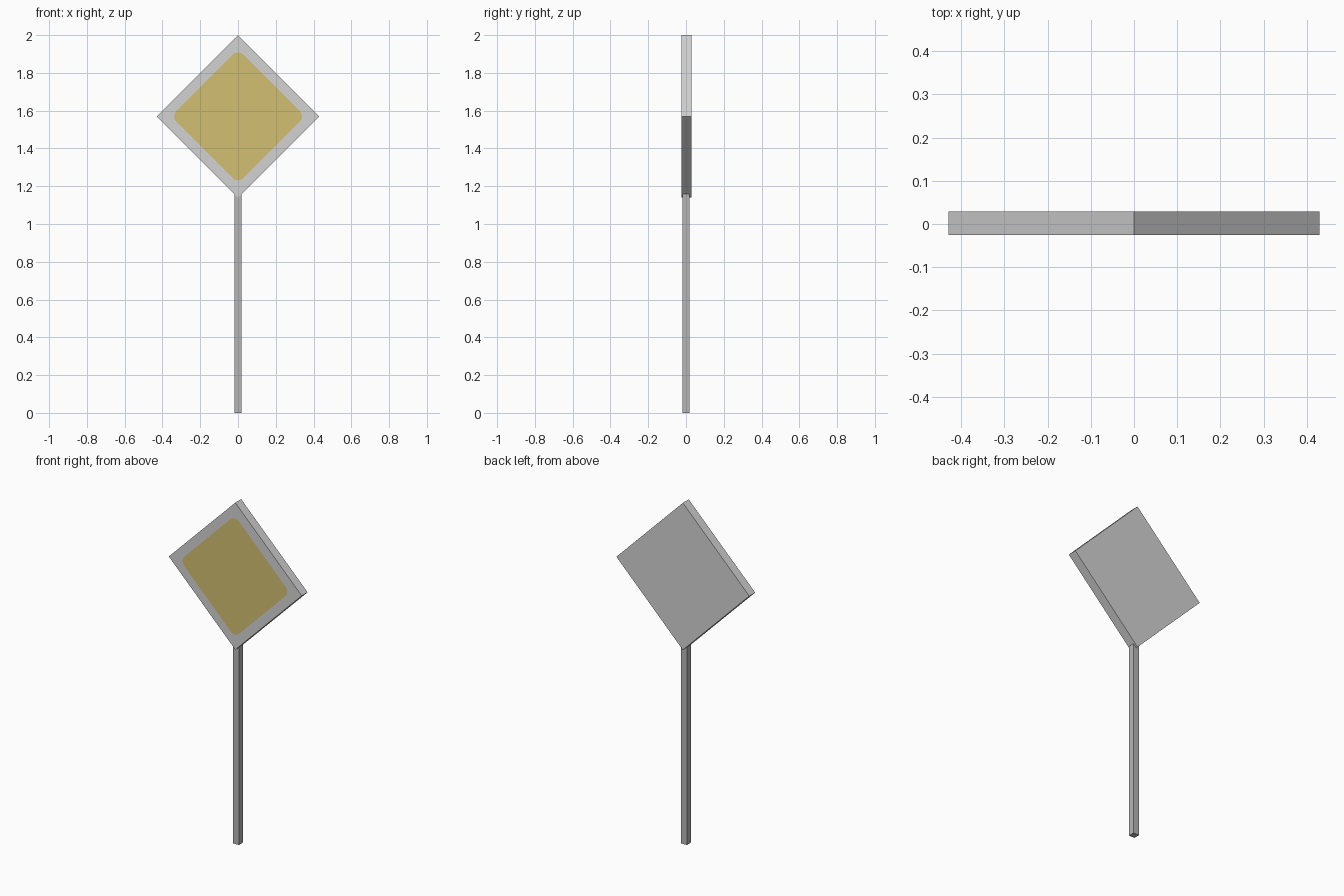
import bpy, bmesh, math
from mathutils import Vector

if "Cube" in bpy.data.objects:
    bpy.data.objects.remove(bpy.data.objects["Cube"])


def material(name, rgb):
    m = bpy.data.materials.new(name)
    m.diffuse_color = (*rgb, 1.0)
    m.use_nodes = True
    m.node_tree.nodes["Principled BSDF"].inputs["Base Color"].default_value = m.diffuse_color
    return m


def finish(name, bm, mat):
    mesh = bpy.data.meshes.new(name)
    bm.to_mesh(mesh)
    bm.free()
    mesh.materials.append(mat)
    obj = bpy.data.objects.new(name, mesh)
    bpy.context.collection.objects.link(obj)
    return obj


def prism(name, outline, y_front, y_back, mat):
    """Extrude an x-z outline (counterclockwise seen from the front) along y."""
    bm = bmesh.new()
    face = bm.faces.new([bm.verts.new((x, y_front, z)) for x, z in outline])
    if y_back is not None:
        back = bmesh.ops.extrude_face_region(bm, geom=[face], use_keep_orig=True)["geom"]
        verts = [g for g in back if isinstance(g, bmesh.types.BMVert)]
        bmesh.ops.translate(bm, verts=verts, vec=Vector((0, y_back - y_front, 0)))
        bmesh.ops.recalc_face_normals(bm, faces=bm.faces)
    return finish(name, bm, mat)


def diamond(half, radius=0.0, steps=6):
    """Square standing on its corner, optionally with rounded corners."""
    pts = []
    for corner in range(4):
        a = corner * math.pi / 2
        if radius == 0:
            pts.append((half * math.cos(a), CENTRE_Z + half * math.sin(a)))
            continue
        d = half - radius * math.sqrt(2)
        for i in range(steps + 1):
            t = a - math.pi / 4 + math.pi / 2 * i / steps
            pts.append((d * math.cos(a) + radius * math.cos(t),
                        CENTRE_Z + d * math.sin(a) + radius * math.sin(t)))
    return pts


CENTRE_Z = 1.57
light_grey = material("light grey", (0.65, 0.65, 0.65))
post_grey = material("post grey", (0.47, 0.47, 0.47))
yellow = material("sign yellow", (0.65, 0.53, 0.17))

# Square post, its top buried in the lower corner of the panel
w = 0.0185
prism("post", [(-w, 0), (w, 0), (w, 1.165), (-w, 1.165)], -w, w, post_grey)

# Thick diamond panel
prism("sign_panel", diamond(0.43), -0.025, 0.029, light_grey)

# Thin yellow sheet just in front of the panel
prism("yellow_sheet", diamond(0.355, 0.04), -0.029, None, yellow)
